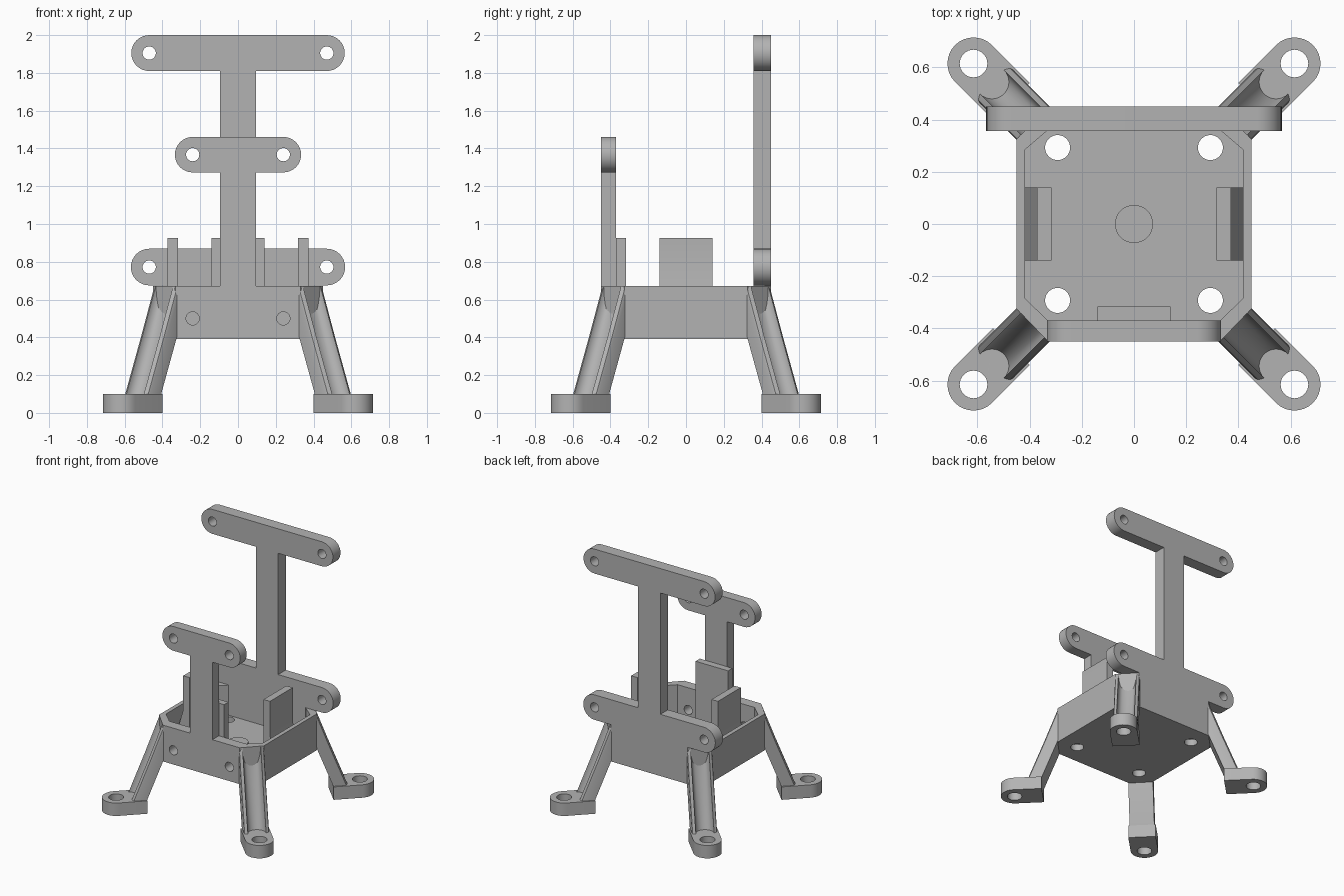
import bpy, bmesh
from math import sin, cos, pi, radians
from mathutils import Matrix, Vector

cube = bpy.data.objects.get("Cube")
if cube:
    bpy.data.objects.remove(cube)

grey = bpy.data.materials.new("plain grey")
grey.use_nodes = True
GREY = (0.45, 0.45, 0.45, 1)
grey.diffuse_color = GREY
grey.node_tree.nodes["Principled BSDF"].inputs["Base Color"].default_value = GREY


def finish(name, mesh):
    """Clean the mesh, shade it and place it in the scene."""
    bm = bmesh.new()
    bm.from_mesh(mesh)
    bmesh.ops.remove_doubles(bm, verts=bm.verts, dist=0.0001)
    bmesh.ops.recalc_face_normals(bm, faces=bm.faces)
    bm.to_mesh(mesh)
    bm.free()
    mesh.materials.clear()
    mesh.materials.append(grey)
    ob = bpy.data.objects.new(name, mesh)
    bpy.context.collection.objects.link(ob)
    bpy.ops.object.select_all(action='DESELECT')
    ob.select_set(True)
    bpy.context.view_layer.objects.active = ob
    bpy.ops.object.shade_smooth_by_angle(angle=radians(30))
    return ob


def arc(cx, cy, r, a0, a1, n=16):
    steps = [radians(a0 + (a1 - a0) * i / n) for i in range(n + 1)]
    return [(cx + r * cos(a), cy + r * sin(a)) for a in steps]


def circle(cx, cy, r, n=32):
    return arc(cx, cy, r, 0, 360, n)[:-1]


def mirrored(half):
    """Complete an outline from its +x half, listed bottom to top."""
    return half + [(-x, y) for x, y in reversed(half)]


def plate(name, outline, holes, low, high, matrix=Matrix()):
    """Extrude a flat outline with holes between two heights."""
    curve = bpy.data.curves.new(name, 'CURVE')
    curve.dimensions = '2D'
    curve.fill_mode = 'BOTH'
    curve.extrude = (high - low) / 2
    for loop in [outline] + holes:
        spline = curve.splines.new('POLY')
        spline.points.add(len(loop) - 1)
        for p, (x, y) in zip(spline.points, loop):
            p.co = (x, y, 0, 1)
        spline.use_cyclic_u = True
    temp = bpy.data.objects.new("temp", curve)
    bpy.context.collection.objects.link(temp)
    deps = bpy.context.evaluated_depsgraph_get()
    mesh = bpy.data.meshes.new_from_object(temp.evaluated_get(deps))
    bpy.data.objects.remove(temp)
    mesh.transform(matrix @ Matrix.Translation((0, 0, (low + high) / 2)))
    return finish(name, mesh)


UPRIGHT = Matrix.Rotation(pi / 2, 4, 'X')   # plate y becomes z, depth becomes -y
BASE, RIM, FLOOR = 0.39, 0.672, 0.44
SIDES = (("left", 1), ("right", -1))

# Front wall with its column and short mounting bar
front = [(0.33, BASE), (0.33, RIM), (0.095, RIM), (0.095, 1.273)]
front += arc(0.24, 1.367, 0.094, -90, 90)
front_holes = [circle(s * 0.24, z, 0.035) for s in (1, -1) for z in (0.5, 1.367)]
plate("front_bracket", mirrored(front), front_holes, 0.37, 0.45, UPRIGHT)

# Back wall with its tall column and two long mounting bars
back = [(0.33, BASE), (0.33, 0.675)] + arc(0.47, 0.772, 0.097, -90, 90)
back += [(0.095, 0.869), (0.095, 1.81)] + arc(0.47, 1.905, 0.095, -90, 90)
back_holes = [circle(s * 0.47, z, 0.035) for s in (1, -1) for z in (0.772, 1.905)]
plate("back_bracket", mirrored(back), back_holes, -0.45, -0.357, UPRIGHT)

# Side walls with chamfered corners
wall = [(0.33, -0.45), (0.45, -0.325), (0.45, 0.325), (0.33, 0.45),
        (0.33, 0.36), (0.418, 0.285), (0.418, -0.285), (0.33, -0.37)]
for side, s in SIDES:
    plate(side + "_wall", [(s * x, y) for x, y in wall], [], BASE, RIM)

# Floor with four screw holes and a low central disc
floor = mirrored([(0.325, -0.44), (0.44, -0.32), (0.44, 0.32), (0.325, 0.44)])
floor_holes = [circle(x, y, 0.048) for x in (-0.293, 0.293) for y in (-0.293, 0.293)]
plate("floor", floor, floor_holes, BASE, FLOOR)
plate("floor_disc", circle(0, 0, 0.073), [], FLOOR - 0.01, FLOOR + 0.02)

# Upright tabs inside the tray, the side ones braced against the walls
tab = [(-0.14, FLOOR - 0.01), (0.14, FLOOR - 0.01), (0.14, 0.925), (-0.14, 0.925)]
plate("front_tab", tab, [], 0.317, 0.37, UPRIGHT)
side_tab = [(0.317, FLOOR - 0.01), (0.42, FLOOR - 0.01), (0.42, 0.5),
            (0.372, 0.66), (0.372, 0.925), (0.317, 0.925)]
for side, s in SIDES:
    plate(side + "_tab", [(s * x, z) for x, z in side_tab], [], -0.14, 0.14, UPRIGHT)

# Leg cross-section: a slab whose outer face has a round groove
section = [(0, -0.09), (0.08, -0.09), (0.093, -0.086), (0.1, -0.075)]
section += arc(0.105, 0, 0.065, 270, 90)
section += [(d, -w) for d, w in reversed(section[:4])]


def leg(name, turn):
    bm = bmesh.new()
    rings = []
    for z, start, limit in ((0.09, 0.669, 0), (0.4, 0.548, 0), (RIM, 0.446, 0.505)):
        rings.append([bm.verts.new(turn @ Vector((max(start + d, limit), w, z)))
                      for d, w in section])
    n = len(section)
    for a, b in zip(rings, rings[1:]):
        for i in range(n):
            j = (i + 1) % n
            bm.faces.new((a[i], a[j], b[j], b[i]))
    bm.faces.new(rings[0])
    bm.faces.new(rings[-1])
    mesh = bpy.data.meshes.new(name)
    bm.to_mesh(mesh)
    bm.free()
    finish(name, mesh)


# Four splayed legs, each with a drilled foot
foot = [(0.665, 0.1), (0.665, -0.1)] + arc(0.87, 0, 0.1, -90, 90)
for i, corner in enumerate(("back_left", "back_right", "front_right", "front_left")):
    turn = Matrix.Rotation(pi / 4 + i * pi / 2, 4, 'Z')
    leg(corner + "_leg", turn)
    plate(corner + "_foot", foot, [circle(0.87, 0, 0.053)], 0, 0.1, turn)
